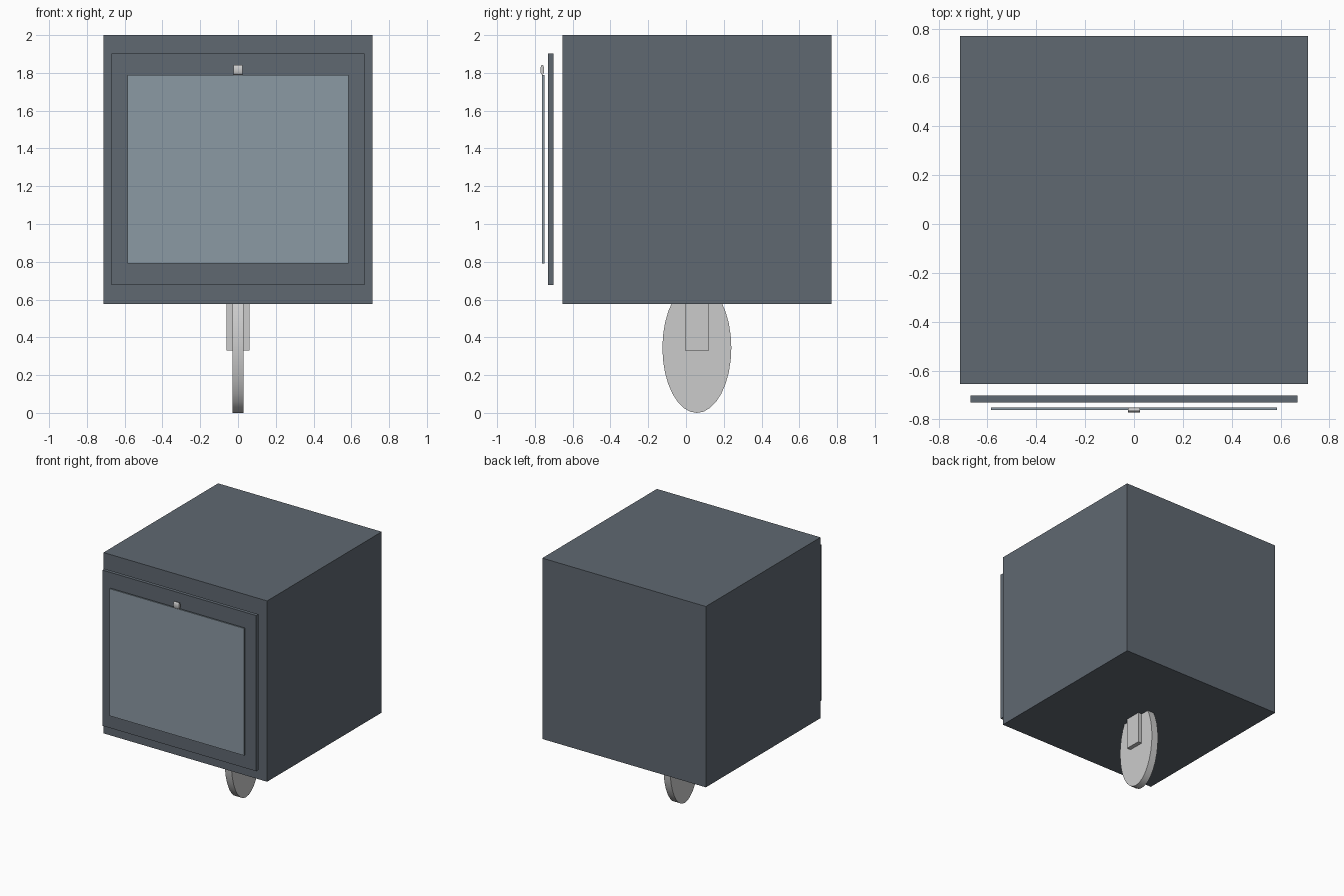
import bpy, math

if "Cube" in bpy.data.objects:
    bpy.data.objects.remove(bpy.data.objects["Cube"])


def material(name, rgb):
    m = bpy.data.materials.new(name)
    m.diffuse_color = (*rgb, 1)
    m.use_nodes = True
    m.node_tree.nodes["Principled BSDF"].inputs["Base Color"].default_value = m.diffuse_color
    return m


def finish(name, lo, hi, mat):
    # Fit the active unit primitive into the given bounds
    ob = bpy.context.object
    ob.name = name
    bpy.ops.object.transform_apply(location=False, rotation=True, scale=True)
    ob.location = [(a + b) / 2 for a, b in zip(lo, hi)]
    ob.scale = [b - a for a, b in zip(lo, hi)]
    bpy.ops.object.transform_apply(location=False, rotation=False, scale=True)
    if mat:
        ob.data.materials.append(mat)
    return ob


def box(name, lo, hi, mat=None):
    bpy.ops.mesh.primitive_cube_add(size=1)
    return finish(name, lo, hi, mat)


def disc(name, lo, hi, mat=None):
    # Elliptical cylinder with its axle along x
    bpy.ops.mesh.primitive_cylinder_add(vertices=32, radius=0.5, depth=1,
                                        rotation=(0, math.pi / 2, 0))
    ob = finish(name, lo, hi, mat)
    bpy.ops.object.shade_smooth_by_angle(angle=math.radians(40))
    return ob


slate = material("slate", (0.115, 0.138, 0.165))
glass = material("glass", (0.26, 0.32, 0.37))

# Cubic housing
box("housing", (-0.712, -0.655, 0.577), (0.712, 0.77, 2.0), slate)

# Floating front frame and display panel
box("front_frame", (-0.67, -0.73, 0.677), (0.67, -0.702, 1.902), slate)
box("display_panel", (-0.585, -0.762, 0.79), (0.585, -0.75, 1.79), glass)

# Small camera roller above the display
disc("camera_roller", (-0.024, -0.771, 1.79), (0.024, -0.751, 1.842))

# Single oval wheel and the bracket carrying it
disc("wheel", (-0.029, -0.125, 0.0), (0.029, 0.24, 0.69))
box("wheel_bracket", (-0.062, -0.005, 0.33), (0.062, 0.123, 0.6))
